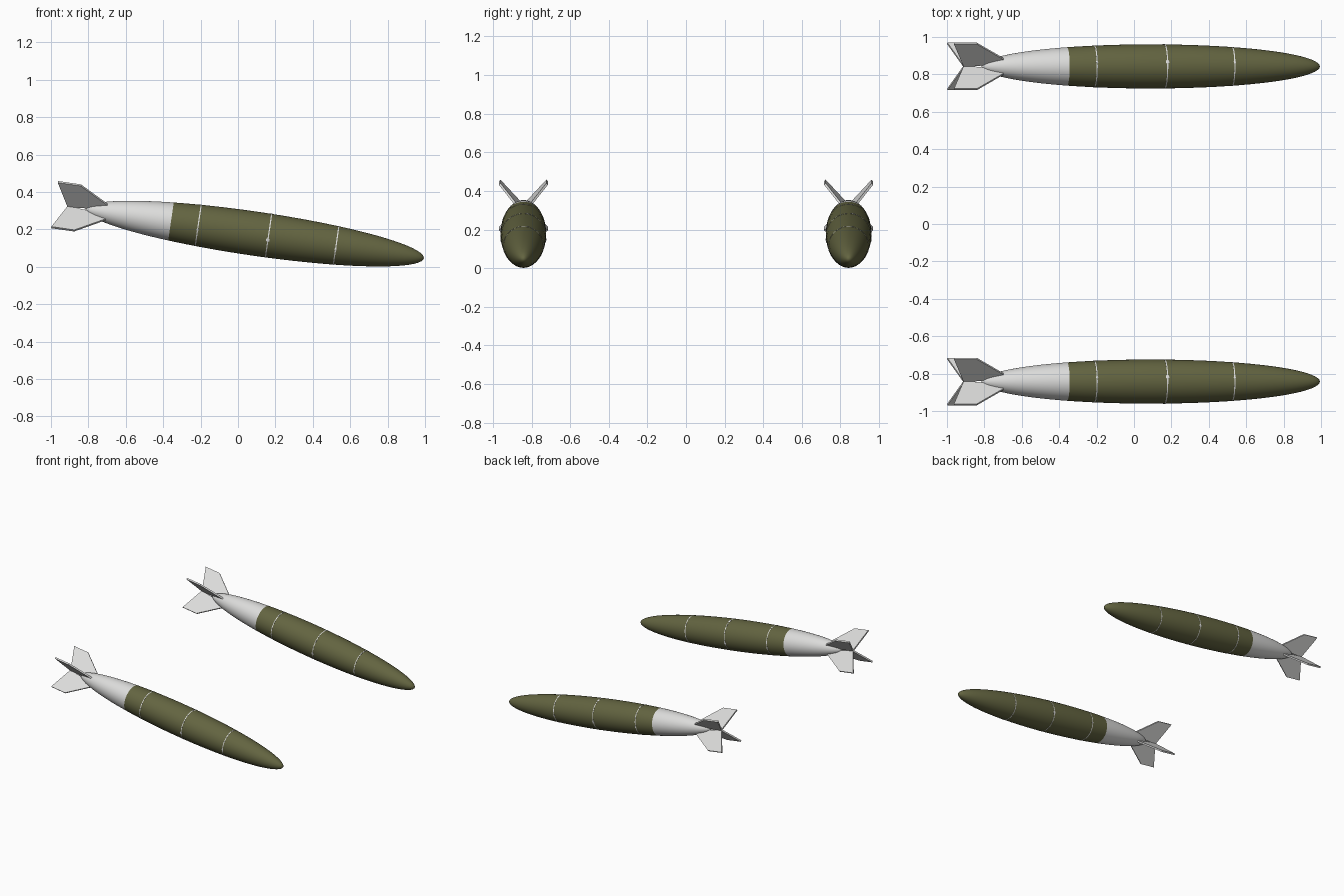
import bpy, bmesh, math
from mathutils import Matrix, Vector

if "Cube" in bpy.data.objects:
    bpy.data.objects.remove(bpy.data.objects["Cube"])

TILT = math.radians(8.25)          # nose-down pitch
SIDES = 48
MID, HALF, RAD = 0.09, 0.914, 0.118  # ellipsoid centre, half length, radius
SPLIT = -0.362                     # paint border along the axis


def material(name, rgb):
    m = bpy.data.materials.new(name)
    m.diffuse_color = (*rgb, 1)
    m.use_nodes = True
    m.node_tree.nodes["Principled BSDF"].inputs["Base Color"].default_value = m.diffuse_color
    return m


olive = material("olive green", (0.125, 0.128, 0.052))
pale = material("pale grey", (0.72, 0.72, 0.71))


def body_radius(p):
    return RAD * math.sqrt(max(0, 1 - ((p - MID) / HALF) ** 2))


def finish(bm, name, mats, place, smooth=False):
    bmesh.ops.remove_doubles(bm, verts=bm.verts, dist=1e-5)
    bmesh.ops.recalc_face_normals(bm, faces=bm.faces)
    bm.transform(place)
    me = bpy.data.meshes.new(name)
    bm.to_mesh(me)
    bm.free()
    for m in mats:
        me.materials.append(m)
    if smooth:
        me.shade_smooth()
    ob = bpy.data.objects.new(name, me)
    bpy.context.collection.objects.link(ob)
    return ob


def lathe(profile):
    """Revolve (position, radius) points around the long axis."""
    bm = bmesh.new()
    rings = []
    for p, r in profile:
        rings.append([bm.verts.new((p, r * math.cos(2 * math.pi * i / SIDES),
                                    r * math.sin(2 * math.pi * i / SIDES)))
                      for i in range(SIDES)])
    for a, b in zip(rings, rings[1:]):
        for i in range(SIDES):
            j = (i + 1) % SIDES
            bm.faces.new((a[i], a[j], b[j], b[i]))
    return bm


def build_tank(side, y):
    place = Matrix.Translation((0, y, 0.190)) @ Matrix.Rotation(TILT, 4, 'Y')

    # Ellipsoid body, with a ring placed on the paint border
    steps = [MID - HALF * math.cos(math.pi * i / 40) for i in range(41)]
    steps = sorted([s for s in steps if abs(s - SPLIT) > 0.02] + [SPLIT])
    bm = lathe([(p, body_radius(p)) for p in steps])
    for f in bm.faces:
        f.material_index = 1 if f.calc_center_median().x < SPLIT else 0
    finish(bm, side + "_body", [olive, pale], place, smooth=True)

    # Thin seam rings with tiny fittings
    for n, p in enumerate((-0.215, 0.165, 0.53)):
        r = body_radius(p) + 0.0008
        bm = lathe([(p - 0.003, 0), (p - 0.003, r), (p + 0.003, r), (p + 0.003, 0)])
        finish(bm, f"{side}_seam_ring_{n + 1}", [pale], place)
        bm = bmesh.new()
        size = 0.011 if n == 1 else 0.007
        for deg in (78, 192, -12):
            a = math.radians(deg)
            m = Matrix.Translation((p, r * math.cos(a), r * math.sin(a))) \
                @ Matrix.Rotation(a, 4, 'X') @ Matrix.Diagonal((1, 0.25, 1.2, 1))
            bmesh.ops.create_icosphere(bm, subdivisions=1, radius=size, matrix=m)
        finish(bm, f"{side}_fitting_{n + 1}", [pale], place)

    # Four swept tail fins in an X
    outline = [(-0.68, 0.03), (-0.714, 0.06), (-0.867, 0.174), (-0.991, 0.174), (-0.92, 0)]
    bm = bmesh.new()
    for k in range(4):
        rot = Matrix.Rotation(math.radians(45 + 90 * k), 4, 'X')
        lo, hi = [[bm.verts.new(rot @ Vector((p, r, t))) for p, r in outline]
                  for t in (-0.006, 0.006)]
        bm.faces.new(lo)
        bm.faces.new(hi)
        for i in range(len(outline)):
            j = (i + 1) % len(outline)
            bm.faces.new((lo[i], lo[j], hi[j], hi[i]))
    finish(bm, side + "_tail_fins", [pale], place)


for side, y in (("near", -0.8425), ("far", 0.8425)):
    build_tank(side, y)
